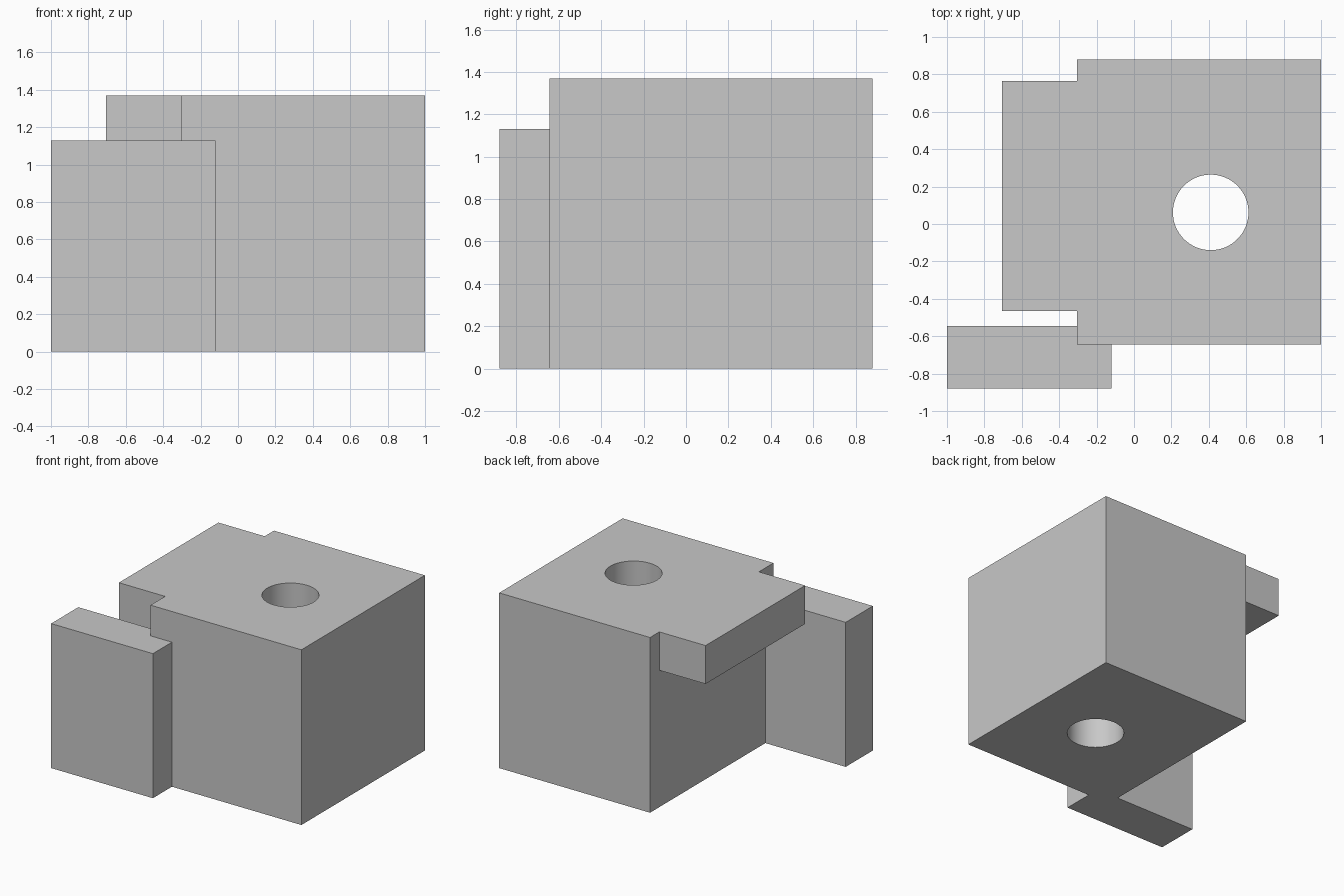
import bpy

cube = bpy.data.objects.get("Cube")
if cube:
    bpy.data.objects.remove(cube, do_unlink=True)

grey = bpy.data.materials.new("light grey")
grey.use_nodes = True
grey.diffuse_color = (0.58, 0.58, 0.58, 1)
grey.node_tree.nodes["Principled BSDF"].inputs["Base Color"].default_value = grey.diffuse_color


def box(name, low, high):
    """Axis-aligned box between two corners."""
    bpy.ops.mesh.primitive_cube_add(size=1, location=[(a + b) / 2 for a, b in zip(low, high)])
    ob = bpy.context.object
    ob.name = name
    ob.scale = [b - a for a, b in zip(low, high)]
    bpy.ops.object.transform_apply(location=False, rotation=False, scale=True)
    ob.data.materials.append(grey)
    return ob


def boolean(target, other, operation):
    mod = target.modifiers.new(other.name, 'BOOLEAN')
    mod.operation = operation
    mod.solver = 'EXACT'
    mod.object = other
    bpy.context.view_layer.objects.active = target
    bpy.ops.object.modifier_apply(modifier=mod.name)
    bpy.data.objects.remove(other, do_unlink=True)


TOP = 1.37

# Main block, running into the ledge so the top is one surface
block = box("main_block", (-0.305, -0.645, 0), (1, 0.88, TOP))

# Overhanging ledge at the top of the right side
ledge = box("top_ledge", (-0.705, -0.465, 1.07), (0, 0.765, TOP))
boolean(block, ledge, 'UNION')

# Upright panel overlapping the front right corner
panel = box("corner_panel", (-1, -0.88, 0), (-0.12, -0.545, 1.13))
boolean(block, panel, 'UNION')

# Round hole through the full height
bpy.ops.mesh.primitive_cylinder_add(vertices=64, radius=0.202, depth=3, location=(0.41, 0.062, TOP / 2))
hole = bpy.context.object
hole.name = "hole_cutter"
hole.hide_render = True
hole.data.materials.append(grey)
boolean(block, hole, 'DIFFERENCE')

# Smooth hole wall, sharp box edges
bpy.ops.object.select_all(action='DESELECT')
block.select_set(True)
bpy.context.view_layer.objects.active = block
bpy.ops.object.shade_smooth_by_angle()
